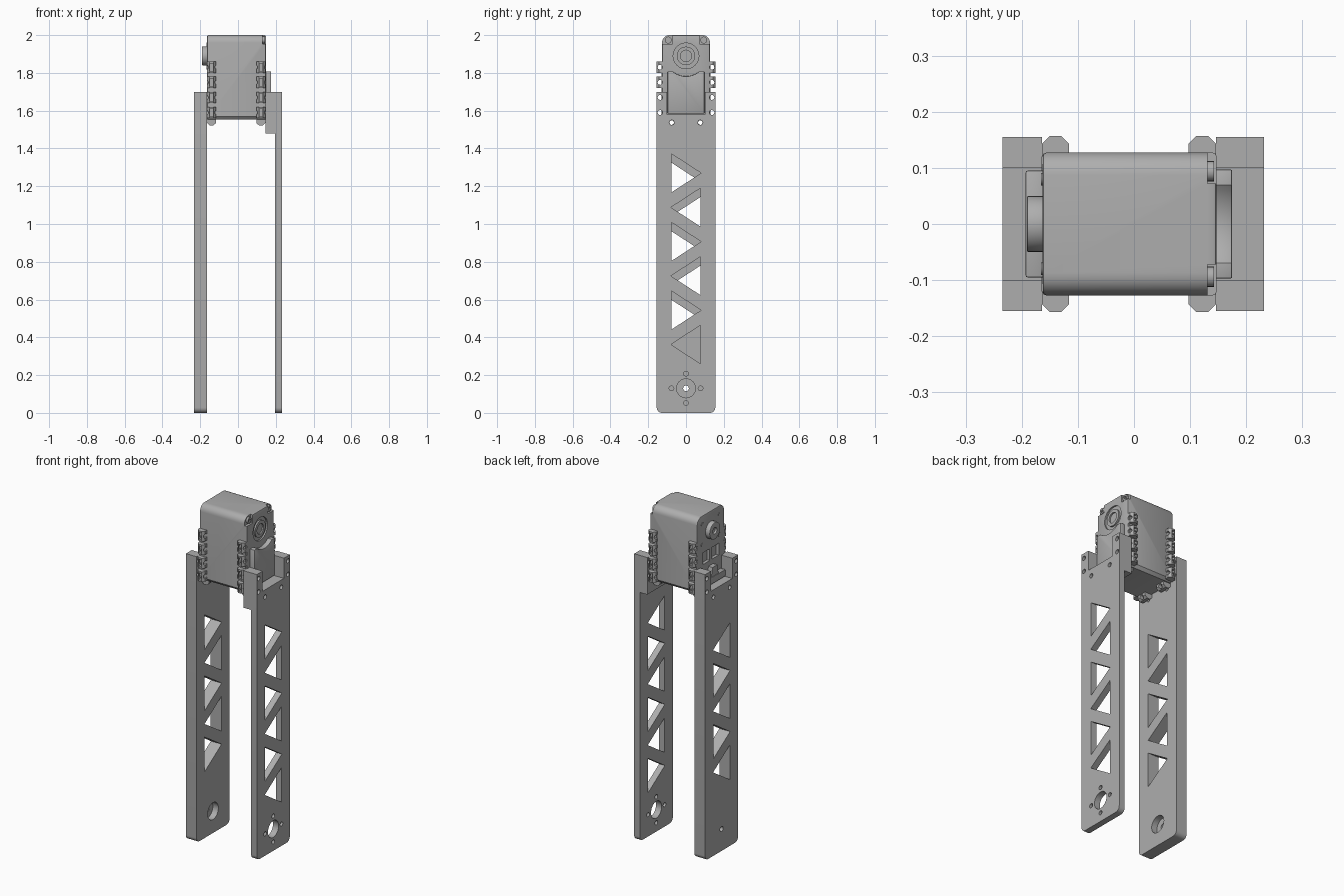
import bpy, bmesh, math
from mathutils import Vector

if "Cube" in bpy.data.objects:
    bpy.data.objects.remove(bpy.data.objects["Cube"], do_unlink=True)

GREY = (0.42, 0.42, 0.42, 1)
grey = bpy.data.materials.new("plain grey")
grey.diffuse_color = GREY
grey.use_nodes = True
grey.node_tree.nodes["Principled BSDF"].inputs["Base Color"].default_value = GREY


def make(name, solids):
    """One object from prisms: (axis, profile, start, end)."""
    bm = bmesh.new()
    for axis, profile, a, b in solids:
        def place(p, t):
            return {"x": (t, p[0], p[1]), "y": (p[0], t, p[1]), "z": (p[0], p[1], t)}[axis]
        face = bm.faces.new([bm.verts.new(place(p, a)) for p in profile])
        new = bmesh.ops.extrude_face_region(bm, geom=[face])["geom"]
        shift = Vector(place((0, 0), b - a))
        bmesh.ops.translate(bm, vec=shift, verts=[v for v in new if isinstance(v, bmesh.types.BMVert)])
    bmesh.ops.recalc_face_normals(bm, faces=bm.faces)
    mesh = bpy.data.meshes.new(name)
    bm.to_mesh(mesh)
    bm.free()
    mesh.materials.append(grey)
    obj = bpy.data.objects.new(name, mesh)
    bpy.context.collection.objects.link(obj)
    return obj


def activate(obj):
    bpy.ops.object.select_all(action="DESELECT")
    obj.select_set(True)
    bpy.context.view_layer.objects.active = obj


def cut(obj, solids):
    cutter = make("cutter", solids)
    cutter.hide_render = True
    mod = obj.modifiers.new("cut", "BOOLEAN")
    mod.operation, mod.solver, mod.object = "DIFFERENCE", "EXACT", cutter
    activate(obj)
    bpy.ops.object.modifier_apply(modifier=mod.name)
    bpy.data.objects.remove(cutter, do_unlink=True)


def finish(obj, bevel=0):
    activate(obj)
    if bevel:
        mod = obj.modifiers.new("bevel", "BEVEL")
        mod.width, mod.segments, mod.limit_method = bevel, 2, "ANGLE"
        mod.angle_limit = math.radians(50)
        bpy.ops.object.modifier_apply(modifier=mod.name)
    bpy.ops.object.shade_smooth_by_angle(angle=math.radians(32))


def arc(cu, cv, r, start, end, n=6):
    return [(cu + r * math.cos(math.radians(start + (end - start) * i / n)),
             cv + r * math.sin(math.radians(start + (end - start) * i / n))) for i in range(n + 1)]


def circle(u, v, r, n=24):
    return arc(u, v, r, 0, 360, n)[:-1]


def box(u0, u1, v0, v1):
    return [(u0, v0), (u1, v0), (u1, v1), (u0, v1)]


W = 0.155            # half width of the legs
PIVOT = 0.13         # height of the lower pivot
HORN = 1.89          # height of the output shaft
TEETH = [1.59, 1.67, 1.75, 1.83]
BOLTS = [(s * y, z) for s in (-1, 1) for y, z in ((0.137, 1.67), (0.137, 1.59), (0.076, 1.537))]


def leg_outline():
    # notched top, rounded corners at the foot
    r = 0.028
    return (arc(-W + r, r, r, 180, 270) + arc(W - r, r, r, 270, 360)
            + [(W, 1.7), (0.1, 1.7), (0.1, 1.58), (-0.1, 1.58), (-0.1, 1.7), (-W, 1.7)])


def truss(count, top, a, b):
    # alternating triangular windows
    solids = []
    for i in range(count):
        z, s = top - 0.1815 * i, 1 if i % 2 == 0 else -1
        solids.append(("x", [(-0.078 * s, z), (-0.078 * s, z - 0.205), (0.08 * s, z - 0.1025)], a, b))
    return solids


def bolt_holes(a, b):
    return [("x", circle(y, z, 0.013, 16), a, b) for y, z in BOLTS]


# left leg: thin plate with a thicker mounting head
left_leg = make("left_leg", [("x", leg_outline(), 0.146, 0.232)])
cut(left_leg, [("x", box(-0.3, 0.3, -0.1, 1.48), 0.1, 0.195)])
cut(left_leg, truss(6, 1.372, 0.1, 0.3) + bolt_holes(0.1, 0.3)
    + [("x", circle(0, PIVOT, 0.05, 32), 0.1, 0.3)]
    + [("x", circle(y, PIVOT + z, 0.0125, 16), 0.1, 0.3)
       for y, z in ((0.077, 0), (-0.077, 0), (0, 0.077), (0, -0.077))])
finish(left_leg)

# right leg: thick plate with a counterbored pivot
right_leg = make("right_leg", [("x", leg_outline(), -0.234, -0.164)])
cut(right_leg, truss(5, 1.325, -0.3, -0.1) + bolt_holes(-0.3, -0.1)
    + [("x", circle(0, PIVOT, 0.05, 32), -0.2, -0.1)])
cut(right_leg, [("x", circle(0, PIVOT, 0.015, 16), -0.3, -0.1)])
finish(right_leg)

# motor housing
R = 0.04
shell = (arc(0.127 - R, 2 - R, R, 0, 90) + arc(-0.127 + R, 2 - R, R, 90, 180)
         + [(-0.127, 1.57), (-0.112, 1.553), (0.112, 1.553), (0.127, 1.57)])
housing = make("motor_housing", [("x", shell, -0.163, 0.147)])
finish(housing, 0.006)
cut(housing, [("x", box(*sorted((s * 0.072, s * 0.2)), 1.952, 2.1), 0.131, 0.2) for s in (-1, 1)]
    + [("x", box(*sorted((s * 0.01, s * 0.075)), 1.71, 1.78), -0.2, -0.145) for s in (-1, 1)]
    + [("x", circle(0, HORN, 0.068, 32), 0.138, 0.2)])
finish(housing)

# idler bearing on the left face
bearing = make("idler_bearing", [("x", circle(0, HORN, 0.049, 32), 0.13, 0.147)])
cut(bearing, [("x", circle(0, HORN, 0.03, 32), 0.139, 0.2)])
finish(bearing)

# corner screws with hex sockets
for s in (-1, 1):
    screw = make("corner_screw", [("x", circle(s * 0.094, 1.974, 0.018, 20), 0.125, 0.143)])
    cut(screw, [("x", circle(s * 0.094, 1.974, 0.009, 6), 0.136, 0.2)])
    finish(screw)

# output horn on the right face
horn = make("output_horn", [("x", circle(0, HORN, 0.05, 32), -0.191, -0.15)])
cut(horn, [("x", circle(0, HORN, 0.018, 20), -0.3, -0.178)])
finish(horn, 0.003)
for y, z in ((0.08, 0.06), (-0.08, 0.06), (0.08, -0.06), (-0.08, -0.06)):
    finish(make("face_screw", [("x", circle(y, HORN + z, 0.011, 12), -0.166, -0.16)]))

# left cover with a scooped top
scoop = arc(0, HORN, 0.108, 310, 230, 12)
cover = make("left_cover", [("x", [(-0.097, 1.585), (0.097, 1.585), (0.097, 1.807)] + scoop
                             + [(-0.097, 1.807)], 0.14, 0.175)])
finish(cover, 0.003)

# right connector cover with a raised tab
connector = make("connector_cover", [("x", box(-0.095, 0.095, 1.585, 1.625), -0.193, -0.16)])
finish(connector, 0.003)
tab = make("connector_tab", [("x", [(-0.035, 1.62), (0.035, 1.62), (0.022, 1.68), (-0.022, 1.68)],
                              -0.19, -0.16)])
finish(tab)

# toothed mounting rails: front, back and underside
C = 0.014
for x0, x1 in ((-0.164, -0.116), (0.097, 0.146)):
    mid = (x0 + x1) / 2
    for s in (-1, 1):
        foot = [(x0, s * 0.12), (x1, s * 0.12), (x1, s * (0.157 - C)), (x1 - C, s * 0.157),
                (x0 + C, s * 0.157), (x0, s * (0.157 - C))]
        rail = make("mounting_rail", [("z", foot, z - 0.03, z + 0.03) for z in TEETH])
        cut(rail, [("x", circle(s * 0.137, z, 0.013, 16), -0.3, 0.3) for z in TEETH])
        cut(rail, [("z", box(mid - 0.009, mid + 0.009, *sorted((s * 0.13, s * 0.2))),
                    z - 0.02, z + 0.02) for z in TEETH])
        finish(rail)
        finish(make("rail_base", [("z", box(x0 + 0.004, x1 - 0.004, *sorted((s * 0.115, s * 0.131))),
                                   1.56, 1.86)]))
        under = [(x0, 1.56), (x1, 1.56), (x1, 1.535), (x1 - C, 1.522), (x0 + C, 1.522), (x0, 1.535)]
        lug = make("bottom_lug", [("y", under, s * 0.076 - 0.03, s * 0.076 + 0.03)])
        cut(lug, [("x", circle(s * 0.076, 1.537, 0.012, 16), -0.3, 0.3)])
        finish(lug)
